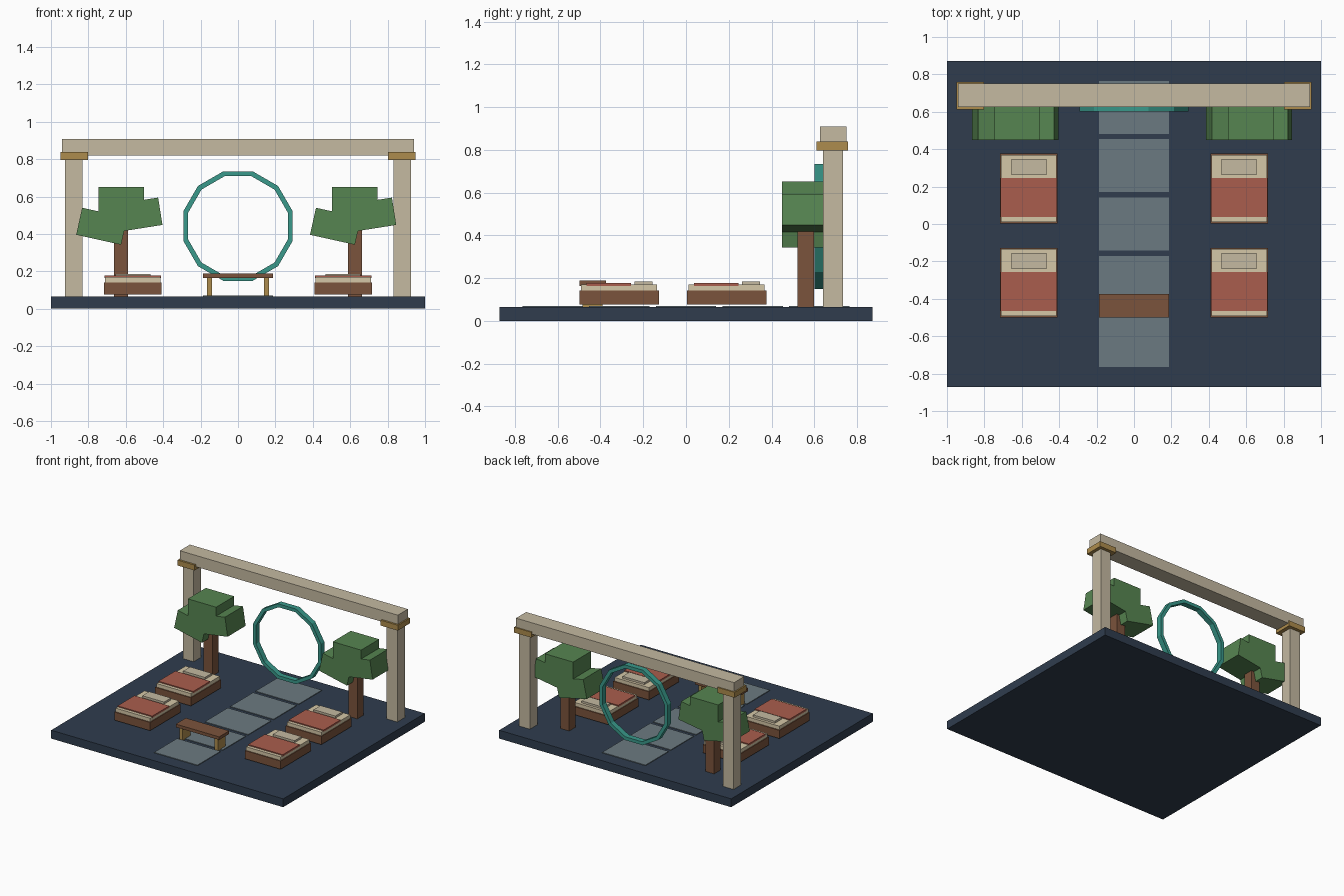
import bpy, math

if "Cube" in bpy.data.objects:
    bpy.data.objects.remove(bpy.data.objects["Cube"])


def material(name, r, g, b):
    m = bpy.data.materials.new(name)
    m.diffuse_color = [(c / 255) ** 2.2 for c in (r, g, b)] + [1]
    m.use_nodes = True
    m.node_tree.nodes["Principled BSDF"].inputs["Base Color"].default_value = m.diffuse_color
    return m


NAVY = material("navy", 51, 63, 79)
SLATE = material("slate", 107, 121, 128)
STONE = material("stone", 195, 184, 160)
BRASS = material("brass", 172, 139, 78)
WOOD = material("wood", 122, 84, 62)
LEAF = material("leaf", 87, 132, 82)
TEAL = material("teal", 60, 152, 138)
CREAM = material("cream", 212, 198, 166)
RED = material("red", 168, 94, 78)


def box(name, x, y, z, mat, tilt=0):
    """Box from (min, max) ranges, optionally tilted about the y axis."""
    bpy.ops.mesh.primitive_cube_add(
        size=1, location=[(a + b) / 2 for a, b in (x, y, z)], rotation=(0, math.radians(tilt), 0))
    ob = bpy.context.object
    ob.name = name
    ob.scale = [b - a for a, b in (x, y, z)]
    ob.data.materials.append(mat)
    return ob


def around(c, size):
    return (c - size / 2, c + size / 2)


# Ground slab and stepping-stone path
box("base", (-1, 1), (-0.872, 0.872), (0, 0.065), NAVY)
for i in range(5):
    box("path_slab", (-0.187, 0.187), around(0.624 - 0.312 * i, 0.283), (0.06, 0.07), SLATE)

# Gateway: beam on two capped posts
box("beam", (-0.94, 0.94), (0.626, 0.75), (0.82, 0.908), STONE)
for s in (-1, 1):
    box("post", around(s * 0.878, 0.092), around(0.688, 0.092), (0.06, 0.81), STONE)
    box("post_cap", around(s * 0.876, 0.148), around(0.685, 0.148), (0.796, 0.838), BRASS)

# Twelve-sided ring with a rectangular section
N, y0, y1 = 12, 0.602, 0.645
verts, faces = [], []
for i in range(N):
    a = math.radians(15 + 30 * i)
    for r, y in ((0.303, y0), (0.303, y1), (0.276, y1), (0.276, y0)):
        verts.append((r * math.cos(a), y, 0.442 + r * math.sin(a)))
    j = (i + 1) % N
    for k in range(4):
        n = (k + 1) % 4
        faces.append((4 * i + k, 4 * i + n, 4 * j + n, 4 * j + k))
mesh = bpy.data.meshes.new("ring")
mesh.from_pydata(verts, [], faces)
mesh.materials.append(TEAL)
ring = bpy.data.objects.new("ring", mesh)
bpy.context.collection.objects.link(ring)

# Trees: trunk and three box-shaped leaf clumps
for cx in (-0.625, 0.625):
    box("trunk", around(cx, 0.075), around(0.561, 0.077), (0.06, 0.43), WOOD)
    depth = around(0.56, 0.222)
    box("leaf_top", around(cx, 0.244), depth, (0.495, 0.652), LEAF)
    box("leaf_left", around(cx - 0.104, 0.246), depth, around(0.441, 0.148), LEAF, 12.5)
    box("leaf_right", around(cx + 0.088, 0.246), depth, around(0.502, 0.148), LEAF, -9)

# Four beds, heads towards the back
for cx in (-0.5625, 0.5625):
    for cy in (0.19, -0.313):
        box("bed_frame", around(cx, 0.308), around(cy, 0.372), (0.077, 0.141), WOOD)
        box("mattress", around(cx, 0.296), around(cy, 0.356), (0.135, 0.169), CREAM)
        box("blanket", around(cx, 0.3), (cy - 0.153, cy + 0.056), (0.163, 0.177), RED)
        box("pillow", around(cx, 0.187), (cy + 0.072, cy + 0.157), (0.163, 0.185), STONE)

# Bench on the path
box("bench_seat", (-0.187, 0.187), (-0.499, -0.375), (0.164, 0.188), WOOD)
for s in (-1, 1):
    box("bench_leg", around(s * 0.152, 0.028), around(-0.437, 0.094), (0.065, 0.17), BRASS)
